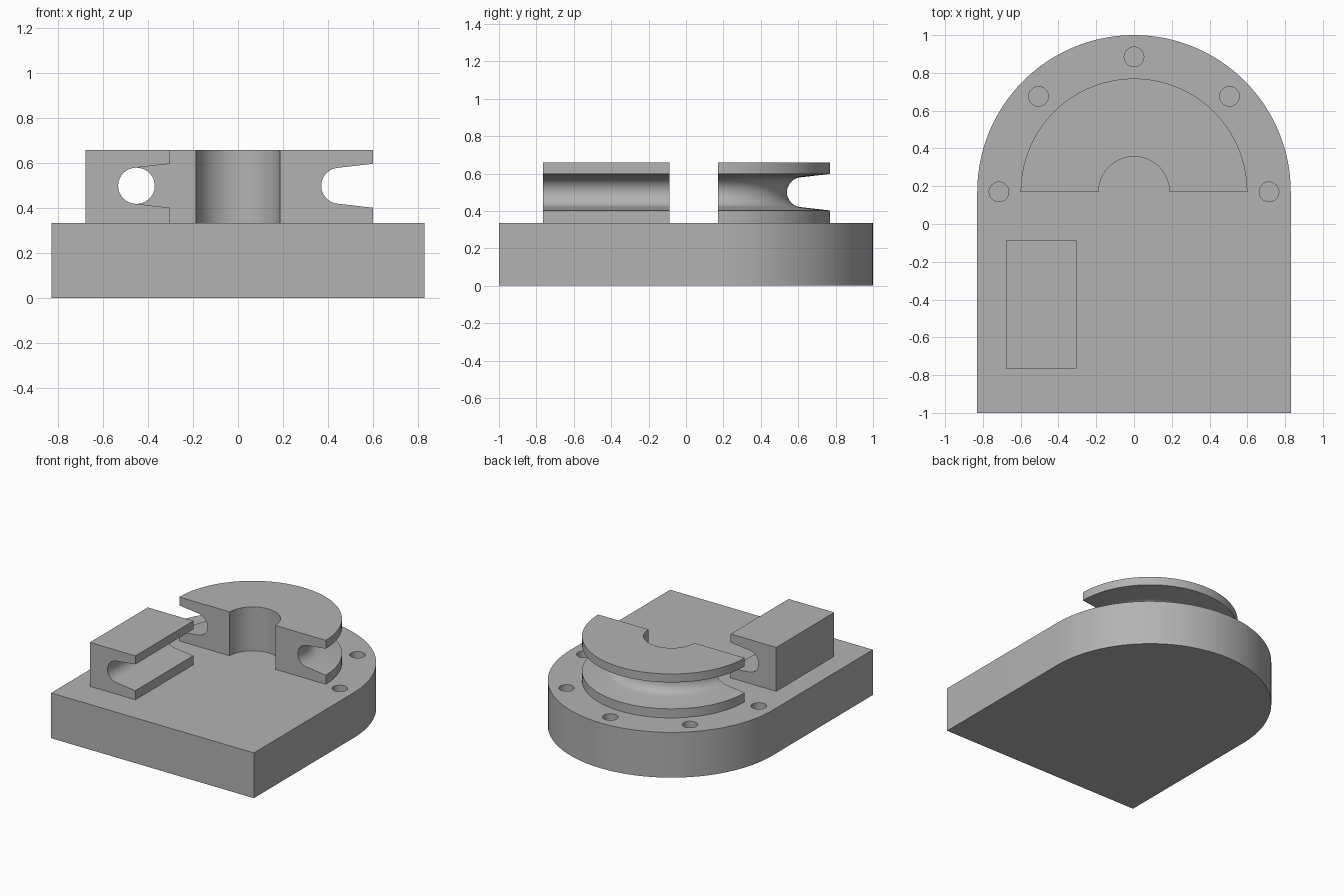
import bpy
import bmesh
from math import sin, cos, pi, radians
from mathutils import Matrix, Vector

old = bpy.data.objects.get("Cube")
if old:
    bpy.data.objects.remove(old, do_unlink=True)

# Dimensions
AXIS_Y = 0.17       # centre of the rounded end and the half pulley
BASE_R = 0.83
BASE_TOP = 0.335
TOP = 0.66
GROOVE_Z = 0.5
GROOVE_R = 0.08
TAPER = radians(7.5)

grey = bpy.data.materials.new("plain grey")
grey.use_nodes = True
colour = (0.45, 0.45, 0.45, 1)
grey.diffuse_color = colour
grey.node_tree.nodes["Principled BSDF"].inputs["Base Color"].default_value = colour


def loft(name, sections):
    """Join equal closed sections into a capped solid."""
    bm = bmesh.new()
    rings = [[bm.verts.new(p) for p in s] for s in sections]
    for a, b in zip(rings, rings[1:]):
        for i in range(len(a)):
            j = (i + 1) % len(a)
            bm.faces.new((a[i], a[j], b[j], b[i]))
    bm.faces.new(rings[0])
    bm.faces.new(rings[-1])
    bmesh.ops.recalc_face_normals(bm, faces=bm.faces)
    mesh = bpy.data.meshes.new(name)
    bm.to_mesh(mesh)
    bm.free()
    mesh.materials.append(grey)
    ob = bpy.data.objects.new(name, mesh)
    bpy.context.collection.objects.link(ob)
    return ob


def activate(ob):
    bpy.ops.object.select_all(action='DESELECT')
    ob.select_set(True)
    bpy.context.view_layer.objects.active = ob


def smooth(ob):
    activate(ob)
    bpy.ops.object.shade_smooth_by_angle(angle=radians(30))


def grooved_profile(back, mouth, centre):
    """Rectangle with a tapered round groove opening towards +x."""
    rise = GROOVE_R * cos(TAPER) + (mouth - centre - GROOVE_R * sin(TAPER)) * sin(TAPER) / cos(TAPER)
    start, sweep, steps = pi / 2 + TAPER, pi - 2 * TAPER, 20
    arc = [(centre + GROOVE_R * cos(start + sweep * i / steps),
            GROOVE_Z + GROOVE_R * sin(start + sweep * i / steps)) for i in range(steps + 1)]
    return [(back, BASE_TOP), (back, TOP), (mouth, TOP), (mouth, GROOVE_Z + rise),
            *arc, (mouth, GROOVE_Z - rise), (mouth, BASE_TOP)]


# Base plate with one rounded end
outline = [(-BASE_R, -1), (BASE_R, -1)]
outline += [(BASE_R * cos(pi * i / 64), AXIS_Y + BASE_R * sin(pi * i / 64)) for i in range(65)]
base = loft("base_plate", [[(x, y, z) for x, y in outline] for z in (0, BASE_TOP)])

# Blind bolt holes around the rounded end
bm = bmesh.new()
for k in range(5):
    a = pi * k / 4
    spot = Vector((0.715 * cos(a), AXIS_Y + 0.715 * sin(a), BASE_TOP))
    bmesh.ops.create_cone(bm, cap_ends=True, segments=32, radius1=0.052, radius2=0.052,
                          depth=0.4, matrix=Matrix.Translation(spot))
mesh = bpy.data.meshes.new("hole_cutter")
bm.to_mesh(mesh)
bm.free()
mesh.materials.append(grey)
cutter = bpy.data.objects.new("hole_cutter", mesh)
cutter.hide_render = True
bpy.context.collection.objects.link(cutter)
cut = base.modifiers.new("bolt_holes", 'BOOLEAN')
cut.operation = 'DIFFERENCE'
cut.solver = 'EXACT'
cut.object = cutter
activate(base)
bpy.ops.object.modifier_apply(modifier=cut.name)
bpy.data.objects.remove(cutter, do_unlink=True)
smooth(base)

# Half pulley with a groove around its rim
profile = grooved_profile(0.187, 0.6, 0.45)
turns = [pi * i / 64 for i in range(65)]
pulley = loft("half_pulley", [[(r * cos(a), AXIS_Y + r * sin(a), z) for r, z in profile] for a in turns])
smooth(pulley)

# Straight guide block with the same groove
profile = grooved_profile(-0.678, -0.305, -0.453)
guide = loft("guide_block", [[(x, y, z) for x, z in profile] for y in (-0.765, -0.087)])
smooth(guide)
